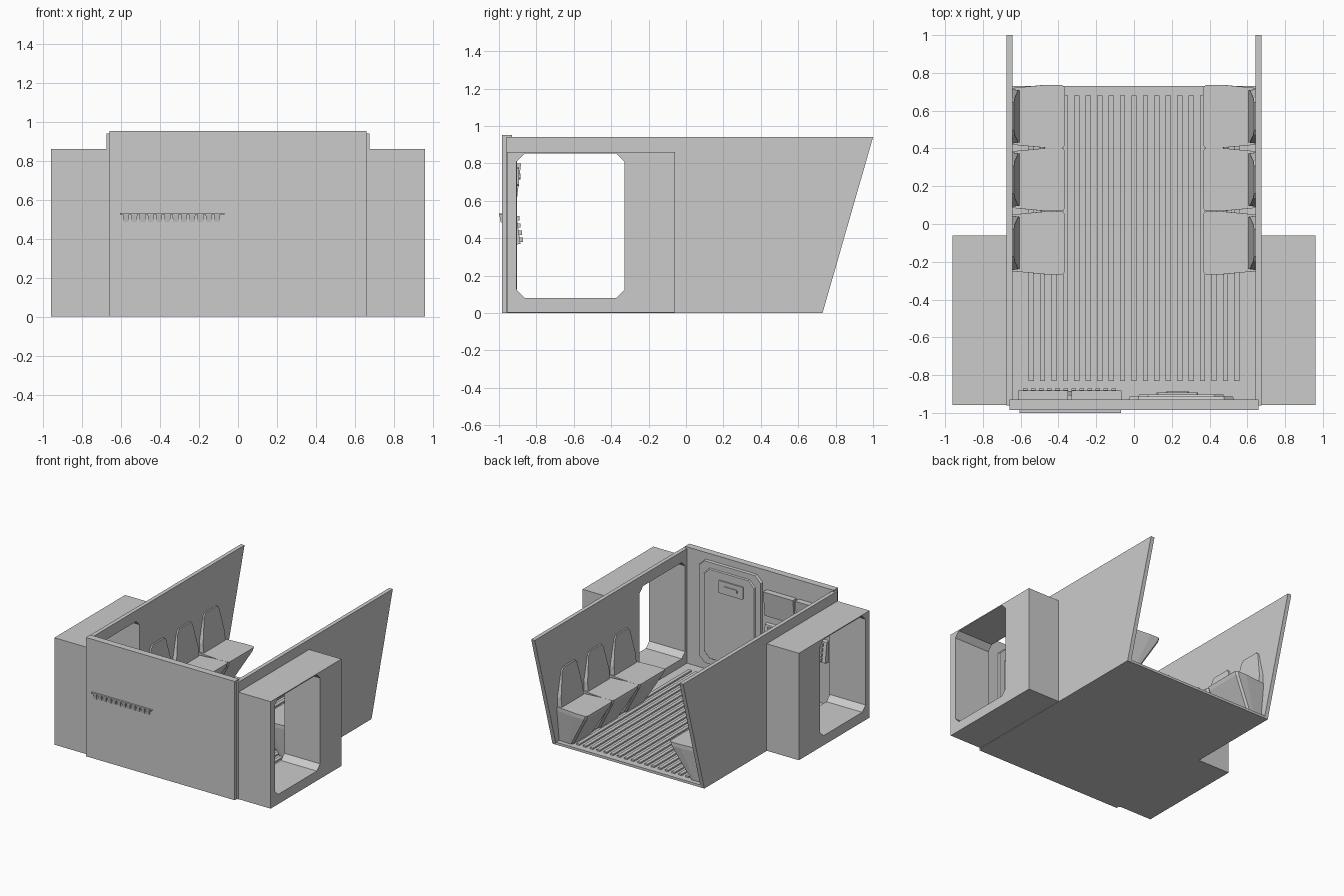
import bpy, bmesh

if "Cube" in bpy.data.objects:
    bpy.data.objects.remove(bpy.data.objects["Cube"])

grey = bpy.data.materials.new("plain_grey")
grey.use_nodes = True
grey.diffuse_color = (0.6, 0.6, 0.6, 1)
grey.node_tree.nodes["Principled BSDF"].inputs["Base Color"].default_value = (0.6, 0.6, 0.6, 1)


def make(name, bm):
    bmesh.ops.recalc_face_normals(bm, faces=bm.faces)
    mesh = bpy.data.meshes.new(name)
    bm.to_mesh(mesh)
    bm.free()
    mesh.materials.append(grey)
    ob = bpy.data.objects.new(name, mesh)
    bpy.context.collection.objects.link(ob)
    return ob


def add_loft(bm, rings):
    """Skin a list of equal rings and cap both ends."""
    loops = [[bm.verts.new(p) for p in ring] for ring in rings]
    n = len(loops[0])
    for a, b in zip(loops, loops[1:]):
        for i in range(n):
            j = (i + 1) % n
            bm.faces.new((a[i], a[j], b[j], b[i]))
    bm.faces.new(loops[0])
    bm.faces.new(loops[-1])


def loft(name, rings):
    bm = bmesh.new()
    add_loft(bm, rings)
    return make(name, bm)


def add_box(bm, x, y, z):
    add_loft(bm, [[(x[0], y[0], h), (x[1], y[0], h), (x[1], y[1], h), (x[0], y[1], h)] for h in z])


def box(name, x, y, z):
    bm = bmesh.new()
    add_box(bm, x, y, z)
    return make(name, bm)


def octagon(u, v, c):
    """Rectangle with chamfered corners."""
    (a, b), (d, e) = u, v
    return [(a + c, d), (b - c, d), (b, d + c), (b, e - c),
            (b - c, e), (a + c, e), (a, e - c), (a, d + c)]


def plate(name, x, z, chamfer, y0, y1, slope=0.0):
    """Chamfered upright plate, front face shrunk by slope."""
    small = octagon((x[0] + slope, x[1] - slope), (z[0] + slope, z[1] - slope), chamfer)
    return loft(name, [[(u, y0, v) for u, v in octagon(x, z, chamfer)],
                       [(u, y1, v) for u, v in small]])


def cut(ob, cutter):
    mod = ob.modifiers.new("opening", "BOOLEAN")
    mod.operation = "DIFFERENCE"
    mod.solver = "EXACT"
    mod.object = cutter
    bpy.context.view_layer.update()
    result = bpy.data.meshes.new_from_object(ob.evaluated_get(bpy.context.evaluated_depsgraph_get()))
    ob.modifiers.clear()
    ob.data = result


# Floor and its raised slats
box("floor", (-0.66, 0.66), (-0.96, 0.73), (0, 0.02))
bm = bmesh.new()
for i in range(19):
    x = (i - 9) * 0.0605
    add_box(bm, (x - 0.014, x + 0.014), (-0.83, 0.68), (0.018, 0.032))
make("floor_slats", bm)

# Front wall
box("front_wall", (-0.66, 0.66), (-0.985, -0.93), (0, 0.953))

# Side walls and door housings with a shared chamfered opening
wall_profile = [(-0.96, 0), (0.73, 0), (1.0, 0.94), (-0.96, 0.94)]
for side, s in (("left", 1), ("right", -1)):
    wall = loft(side + "_wall", [[(s * x, y, z) for y, z in wall_profile] for x in (0.642, 0.674)])
    housing = box(side + "_door_housing", (s * 0.67, s * 0.96), (-0.957, -0.06), (0.002, 0.86))
    hole = octagon((-0.905, -0.33), (0.08, 0.852), 0.042)
    cutter = loft("opening_cutter", [[(s * x, y, z) for y, z in hole] for x in (0.5, 1.1)])
    cutter.hide_render = True
    cut(wall, cutter)
    cut(housing, cutter)
    bpy.data.objects.remove(cutter)

    # Three moulded seats along each wall
    for i in range(3):
        yc = -0.1 + i * 0.335

        def pan(front, back, hw_front, hw_back, z):
            nose = front + 0.015
            mid = front + (back - front) * 0.35
            half = [(back, hw_back), (mid, hw_front), (nose, hw_front), (front, hw_front - 0.015)]
            outline = half + [(x, -h) for x, h in reversed(half)]
            return [(s * x, yc + h, z) for x, h in outline]

        loft(f"{side}_seat_{i + 1}", [pan(0.52, 0.645, 0.125, 0.12, 0.02),
                                      pan(0.375, 0.645, 0.167, 0.15, 0.27),
                                      pan(0.365, 0.645, 0.167, 0.15, 0.3)])

        # Tapered backrest leaning on the wall
        half = [(0.145, 0.295), (0.145, 0.38), (0.1, 0.575), (0.075, 0.6)]
        shape = half + [(-h, z) for h, z in reversed(half)]
        front = [(s * (0.605 + (z - 0.3) * 0.1), yc + h * 0.95, z - 0.01) for h, z in shape]
        rear = [(s * 0.65, yc + h, z) for h, z in shape]
        loft(f"{side}_backrest_{i + 1}", [rear, front])

# Inner door on the front wall: frame, panel, handle plate and grip
plate("door_frame", (-0.03, 0.53), (0.07, 0.9), 0.05, -0.935, -0.912, 0.006)
plate("door_leaf", (0.02, 0.48), (0.12, 0.85), 0.05, -0.915, -0.903, 0.008)
plate("handle_plate", (0.12, 0.34), (0.68, 0.78), 0.006, -0.91, -0.893)
plate("handle_grip", (0.17, 0.29), (0.715, 0.745), 0.006, -0.895, -0.886)

# Control console: two tilted screens
for name, x0, x1 in (("outer_screen", -0.615, -0.35), ("inner_screen", -0.33, -0.065)):
    profile = [(-0.94, 0.6), (-0.905, 0.6), (-0.882, 0.8), (-0.94, 0.8)]
    loft(name, [[(x, y, z) for y, z in profile] for x in (x0, x1)])
box("screen_joint", (-0.352, -0.328), (-0.94, -0.905), (0.62, 0.78))

# Sloping key panel with rows of keys
panel = [(-0.94, 0.36), (-0.885, 0.37), (-0.908, 0.53), (-0.94, 0.54)]
loft("key_panel", [[(x, y, z) for y, z in panel] for x in (-0.615, -0.065)])
bm = bmesh.new()
for row in range(4):
    y, z = -0.872 - row * 0.006, 0.38 + row * 0.038
    for col in range(12):
        x = -0.575 + col * 0.0425
        add_box(bm, (x - 0.012, x + 0.012), (y - 0.03, y), (z, z + 0.024))
make("keys", bm)

# Ledge and teeth on the outside of the front wall
box("outer_ledge", (-0.605, -0.07), (-1.0, -0.98), (0.524, 0.532))
bm = bmesh.new()
for col in range(12):
    x = -0.575 + col * 0.0425
    add_loft(bm, [[(x - 0.014, -0.99, 0.485), (x + 0.014, -0.99, 0.485),
                   (x + 0.014, -0.98, 0.485), (x - 0.014, -0.98, 0.485)],
                  [(x - 0.016, -0.998, 0.526), (x + 0.016, -0.998, 0.526),
                   (x + 0.016, -0.98, 0.526), (x - 0.016, -0.98, 0.526)]])
make("ledge_teeth", bm)
